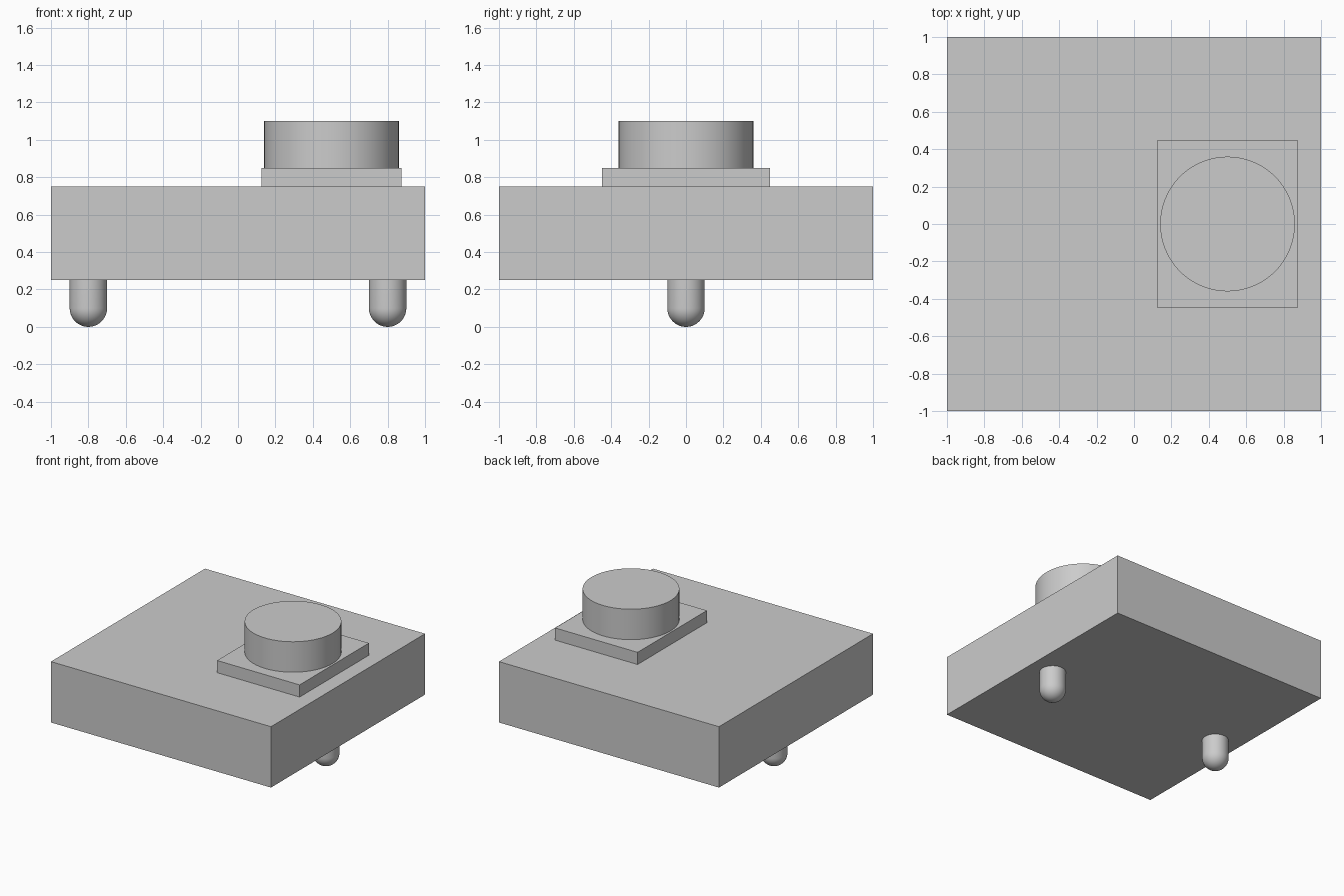
import bpy
import bmesh
import math
from mathutils import Matrix

cube = bpy.data.objects.get("Cube")
if cube:
    bpy.data.objects.remove(cube, do_unlink=True)

grey = bpy.data.materials.new("light_grey")
grey.use_nodes = True
colour = (0.6, 0.6, 0.6, 1)
grey.diffuse_color = colour
grey.node_tree.nodes["Principled BSDF"].inputs["Base Color"].default_value = colour


def finish(name, bm, location, smooth=False):
    """Turn a bmesh into a named, coloured object."""
    bmesh.ops.recalc_face_normals(bm, faces=bm.faces)
    mesh = bpy.data.meshes.new(name)
    bm.to_mesh(mesh)
    bm.free()
    mesh.materials.append(grey)
    obj = bpy.data.objects.new(name, mesh)
    obj.location = location
    bpy.context.collection.objects.link(obj)
    if smooth:
        bpy.ops.object.select_all(action="DESELECT")
        obj.select_set(True)
        bpy.context.view_layer.objects.active = obj
        bpy.ops.object.shade_smooth_by_angle(angle=math.radians(35))
    return obj


def box(name, size, location):
    bm = bmesh.new()
    bmesh.ops.create_cube(bm, size=1, matrix=Matrix.Diagonal((*size, 1)))
    finish(name, bm, location)


def lathe(name, profile, location, steps=64):
    """Spin a radius/height profile around the vertical axis."""
    bm = bmesh.new()
    verts = [bm.verts.new((r, 0, z)) for r, z in profile]
    edges = [bm.edges.new(pair) for pair in zip(verts, verts[1:])]
    bmesh.ops.spin(bm, geom=verts + edges, axis=(0, 0, 1), cent=(0, 0, 0),
                   angle=math.tau, steps=steps)
    bmesh.ops.remove_doubles(bm, verts=bm.verts, dist=0.0001)
    finish(name, bm, location, smooth=True)


# Main block and the raised plate on its left half
box("base_block", (2, 2, 0.5), (0, 0, 0.5))
box("mounting_plate", (0.75, 0.9, 0.1), (0.5, 0, 0.8))

# Round drum on the plate
drum_radius, drum_height = 0.36, 0.25
lathe("round_drum",
      [(0, 0), (drum_radius, 0), (drum_radius, drum_height), (0, drum_height)],
      (0.5, 0, 0.85), steps=96)

# Pair of round-ended pegs underneath
peg_radius, peg_height, rings = 0.1, 0.25, 12
peg = []
for i in range(rings + 1):
    a = math.pi / 2 * i / rings
    peg.append((peg_radius * math.sin(a), peg_radius * (1 - math.cos(a))))
peg += [(peg_radius, peg_height), (0, peg_height)]
for side, x in (("right", -0.8), ("left", 0.8)):
    lathe(side + "_peg", peg, (x, 0, 0))
